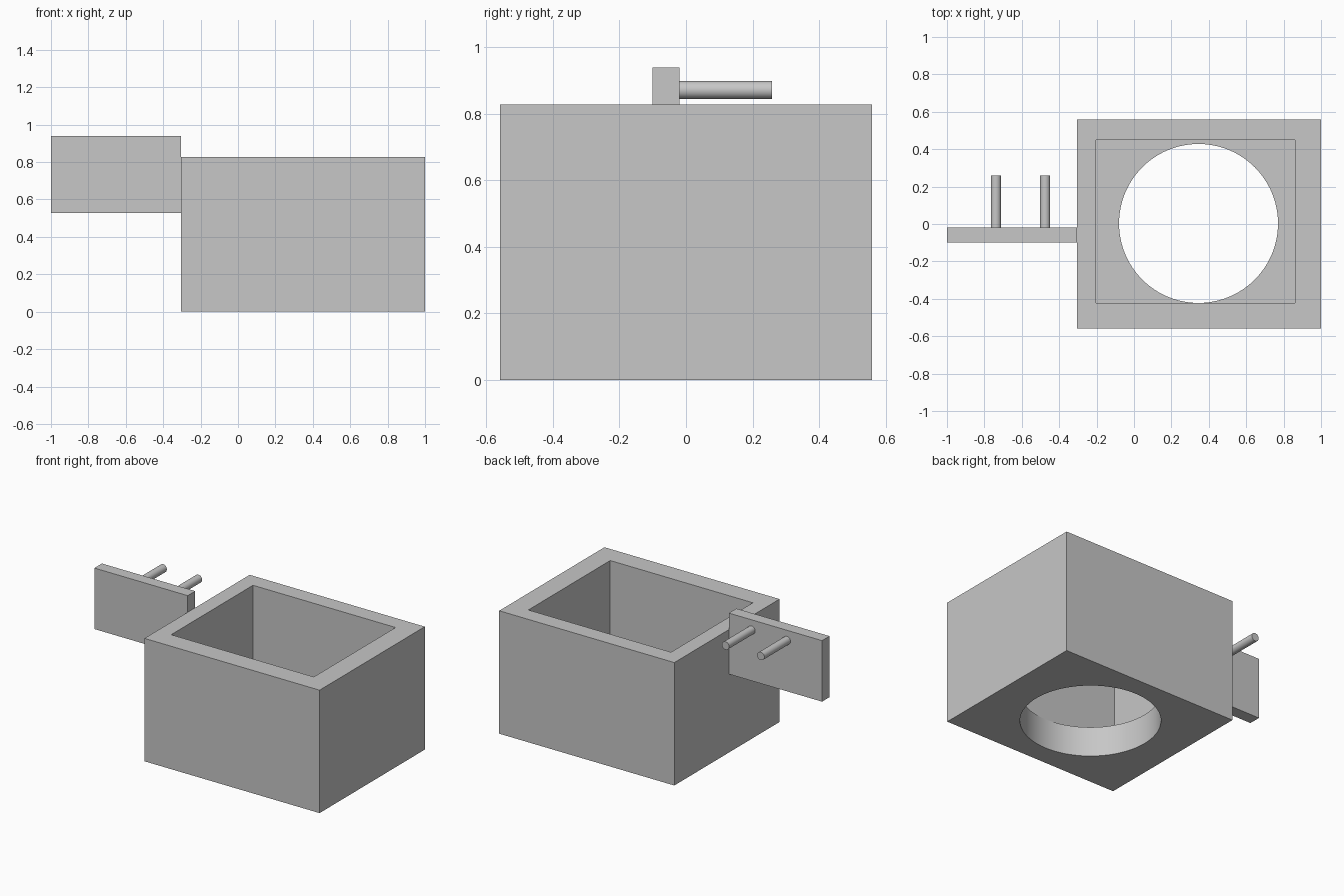
import bpy
import math

default = bpy.data.objects.get("Cube")
if default:
    bpy.data.objects.remove(default, do_unlink=True)

# One plain grey for the whole model
grey = bpy.data.materials.new("plain_grey")
grey.use_nodes = True
colour = (0.57, 0.57, 0.57, 1)
grey.diffuse_color = colour
grey.node_tree.nodes["Principled BSDF"].inputs["Base Color"].default_value = colour


def box(name, low, high):
    bpy.ops.mesh.primitive_cube_add(size=1, location=[(a + b) / 2 for a, b in zip(low, high)])
    ob = bpy.context.object
    ob.name = name
    ob.scale = [b - a for a, b in zip(low, high)]
    bpy.ops.object.transform_apply(location=False, rotation=False, scale=True)
    ob.data.materials.append(grey)
    return ob


def cylinder(name, radius, depth, centre, sides, tilt=0):
    bpy.ops.mesh.primitive_cylinder_add(vertices=sides, radius=radius, depth=depth,
                                        location=centre, rotation=(tilt, 0, 0))
    ob = bpy.context.object
    ob.name = name
    ob.data.materials.append(grey)
    return ob


def smooth(ob):
    bpy.ops.object.select_all(action='DESELECT')
    ob.select_set(True)
    bpy.context.view_layer.objects.active = ob
    bpy.ops.object.shade_smooth_by_angle(angle=math.radians(30))


def cut(ob, cutter):
    cutter.hide_render = True
    mod = ob.modifiers.new("cut", 'BOOLEAN')
    mod.operation = 'DIFFERENCE'
    mod.solver = 'EXACT'
    mod.object = cutter
    bpy.context.view_layer.objects.active = ob
    bpy.ops.object.modifier_apply(modifier=mod.name)
    bpy.data.objects.remove(cutter, do_unlink=True)


# Open box with a thick floor and a round hole through it
body = box("open_box", (-0.305, -0.56, 0), (1, 0.56, 0.828))
cut(body, box("cavity_cutter", (-0.202, -0.423, 0.2), (0.861, 0.448, 1)))
cut(body, cylinder("hole_cutter", 0.425, 0.6, (0.345, 0.003, 0.1), 96))
smooth(body)

# Upright plate on the right side of the box
box("side_plate", (-1, -0.10, 0.529), (-0.305, -0.02, 0.94))

# Two pegs pointing backwards from the plate
for name, x in (("outer_peg", -0.738), ("inner_peg", -0.475)):
    smooth(cylinder(name, 0.027, 0.278, (x, 0.119, 0.872), 32, math.pi / 2))
